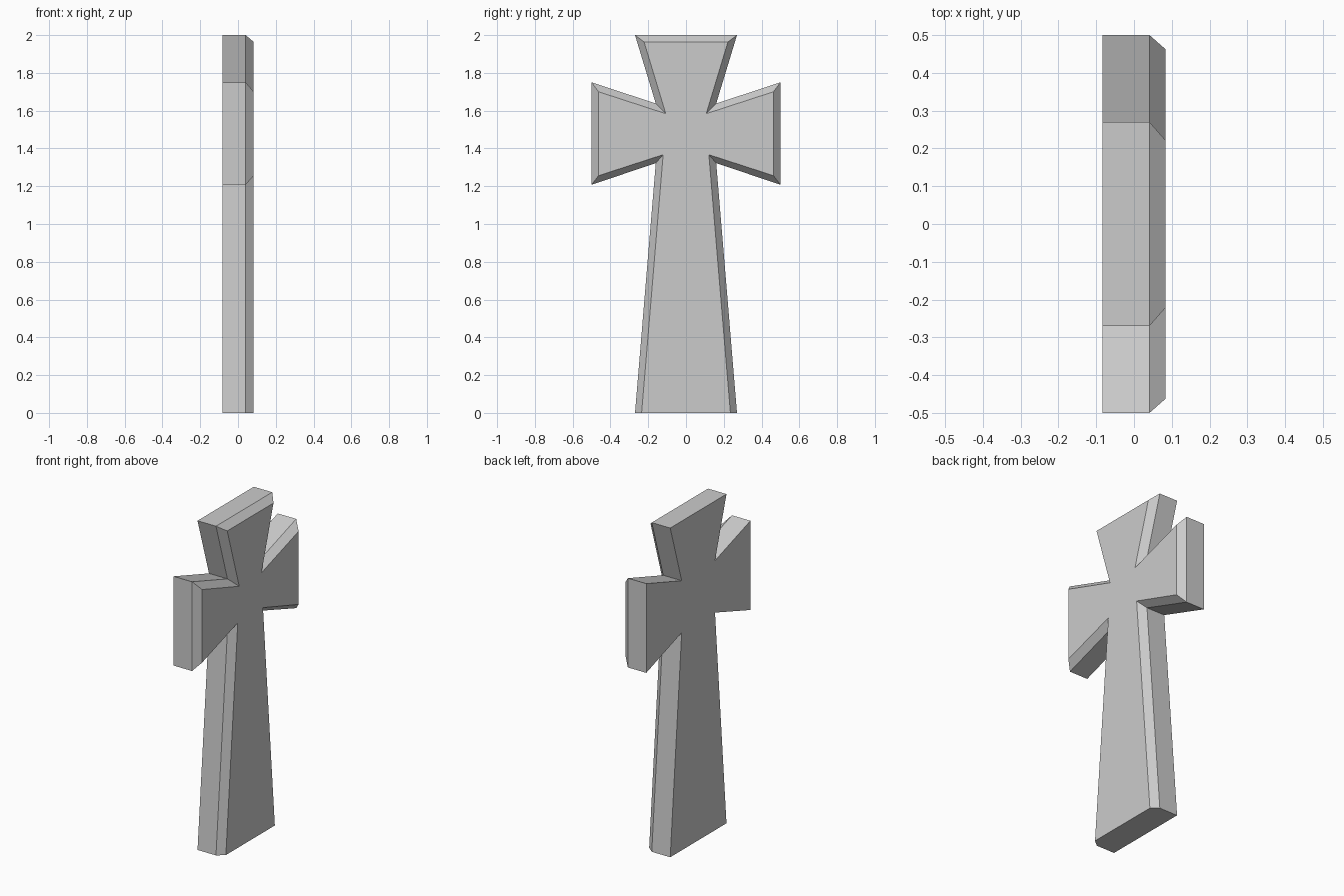
import bpy, bmesh

if "Cube" in bpy.data.objects:
    bpy.data.objects.remove(bpy.data.objects["Cube"])

# Half outlines (y, z), from the foot up to the top edge
OUTER = [(0.27, 0), (0.16, 1.322), (0.5, 1.208), (0.5, 1.75), (0.16, 1.638), (0.27, 2.0)]
INNER = [(0.235, 0), (0.121, 1.367), (0.463, 1.256), (0.463, 1.70), (0.107, 1.584), (0.222, 1.964)]


def ring(bm, half, x):
    """Mirror a half outline across y = 0 and place it at depth x."""
    outline = half + [(-y, z) for y, z in reversed(half)]
    return [bm.verts.new((x, y, z)) for y, z in outline]


# Flared cross: straight back slab, then chamfered towards +x
bm = bmesh.new()
rings = [ring(bm, OUTER, -0.083), ring(bm, OUTER, 0.041), ring(bm, INNER, 0.083)]
for a, b in zip(rings, rings[1:]):
    n = len(a)
    for i in range(n):
        j = (i + 1) % n
        bm.faces.new((a[i], a[j], b[j], b[i]))

# Back and front faces
bm.faces.new(rings[0][::-1])
bm.faces.new(rings[-1])
bmesh.ops.recalc_face_normals(bm, faces=bm.faces[:])

mesh = bpy.data.meshes.new("stone_cross")
bm.to_mesh(mesh)
bm.free()
bpy.context.collection.objects.link(bpy.data.objects.new("stone_cross", mesh))
